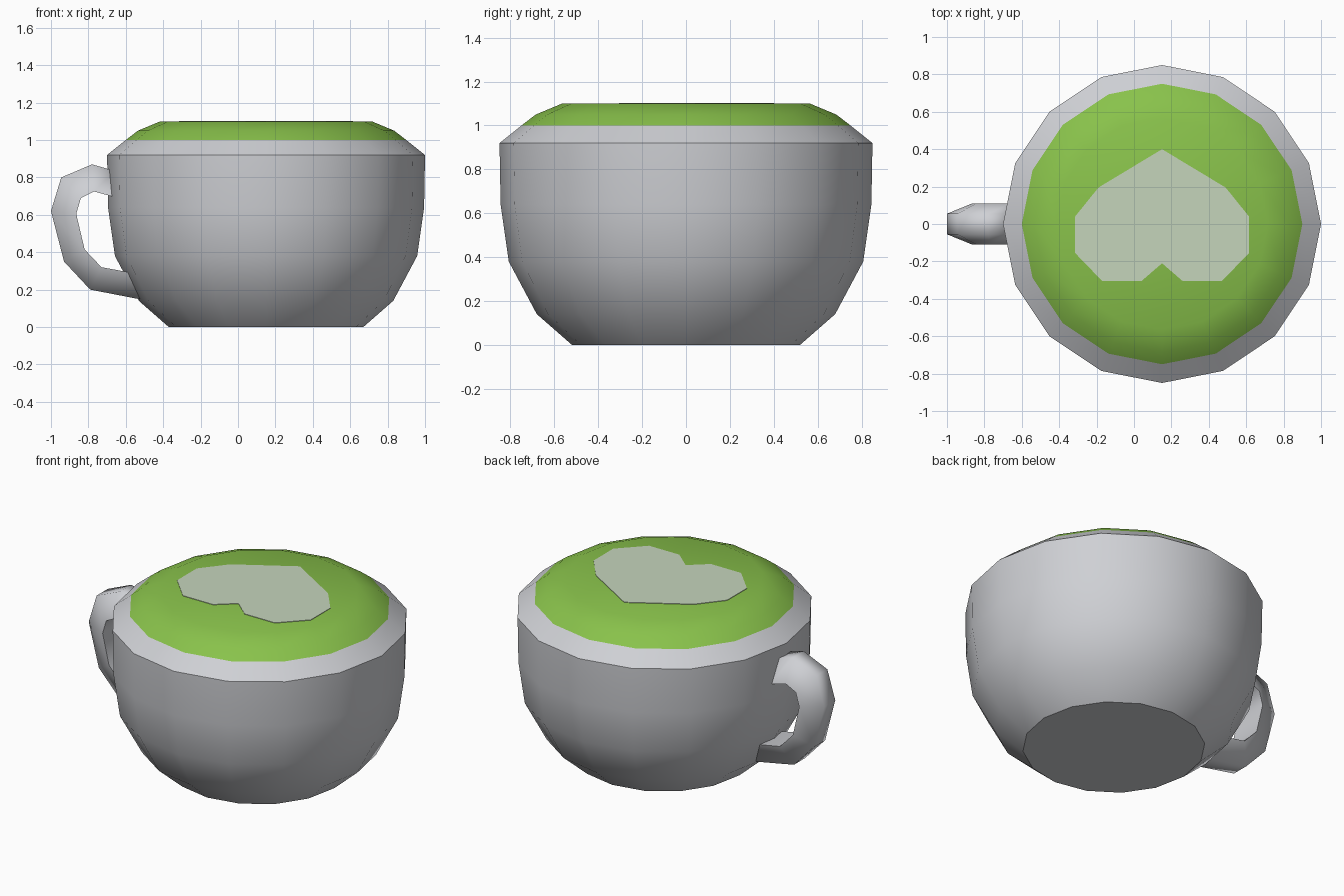
import bpy, bmesh, math

if "Cube" in bpy.data.objects:
    bpy.data.objects.remove(bpy.data.objects["Cube"])

CX, SIDES = 0.15, 16


def material(name, rgb):
    m = bpy.data.materials.new(name)
    m.diffuse_color = (*rgb, 1)
    m.use_nodes = True
    m.node_tree.nodes["Principled BSDF"].inputs["Base Color"].default_value = m.diffuse_color
    return m


china = material("light_grey_china", (0.62, 0.63, 0.66))
tea = material("green_tea", (0.25, 0.54, 0.07))
foam = material("pale_foam", (0.56, 0.66, 0.50))


def finish(name, bm, mat, angle):
    bmesh.ops.recalc_face_normals(bm, faces=bm.faces)
    me = bpy.data.meshes.new(name)
    bm.to_mesh(me)
    bm.free()
    me.materials.append(mat)
    ob = bpy.data.objects.new(name, me)
    bpy.context.collection.objects.link(ob)
    bpy.ops.object.select_all(action='DESELECT')
    ob.select_set(True)
    bpy.context.view_layer.objects.active = ob
    bpy.ops.object.shade_smooth_by_angle(angle=math.radians(angle))
    return ob


def loft(bm, rings):
    """Join successive closed rings of points with quads and cap both ends."""
    loops = [[bm.verts.new(p) for p in ring] for ring in rings]
    for a, b in zip(loops, loops[1:]):
        for i in range(len(a)):
            j = (i + 1) % len(a)
            bm.faces.new((a[i], a[j], b[j], b[i]))
    bm.faces.new(loops[0])
    bm.faces.new(loops[-1])


def lathe(name, profile, mat):
    bm = bmesh.new()
    angles = [2 * math.pi * i / SIDES for i in range(SIDES)]
    loft(bm, [[(CX + r * math.cos(a), r * math.sin(a), z) for a in angles]
              for r, z in profile])
    return finish(name, bm, mat, 35)


# Cup body with bevelled rim
lathe("cup", [(0.52, 0), (0.68, 0.14), (0.808, 0.38), (0.845, 0.64),
              (0.85, 0.92), (0.75, 1.0)], china)

# Domed drink
lathe("drink", [(0.75, 1.0), (0.685, 1.05), (0.565, 1.10)], tea)

# Heart drawn in foam: right half mirrored about the cup centre
half = [(0, 0.40), (0.34, 0.195), (0.465, 0.04), (0.465, -0.155),
        (0.32, -0.305), (0.11, -0.305), (0, -0.21)]
outline = half + [(-x, y) for x, y in half[-2:0:-1]]
bm = bmesh.new()
loft(bm, [[(CX + x, y, z) for x, y in outline] for z in (1.098, 1.103)])
finish("foam_heart", bm, foam, 30)

# Handle: wide flat inside, narrower outside
outer = [(-0.48, 0.14), (-0.79, 0.20), (-0.93, 0.35), (-1.0, 0.62),
         (-0.945, 0.80), (-0.78, 0.87), (-0.66, 0.835)]
inner = [(-0.54, 0.285), (-0.73, 0.32), (-0.82, 0.415), (-0.865, 0.605),
         (-0.84, 0.69), (-0.77, 0.725), (-0.66, 0.695)]
bm = bmesh.new()
loft(bm, [[(xi, -0.11, zi), (xo, -0.055, zo), (xo, 0.055, zo), (xi, 0.11, zi)]
          for (xo, zo), (xi, zi) in zip(outer, inner)])
finish("handle", bm, china, 80)
